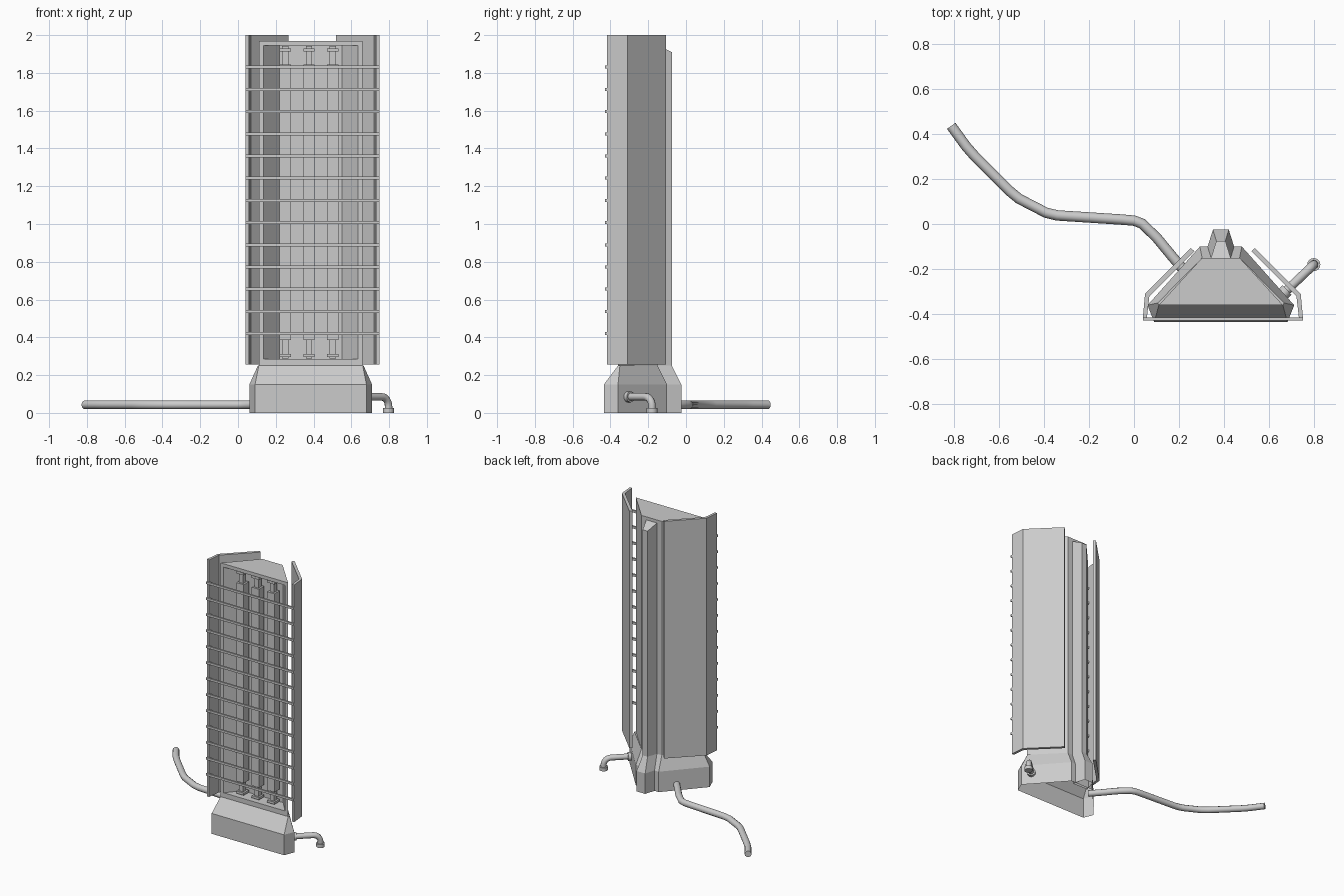
import bpy, bmesh, math
from mathutils import Vector

if "Cube" in bpy.data.objects:
    bpy.data.objects.remove(bpy.data.objects["Cube"])

CX = 0.385   # centre line of the heater


def loft(name, rings, cap_start=True, cap_end=True):
    """Skin a series of closed rings with equal point counts."""
    bm = bmesh.new()
    vs = [[bm.verts.new(p) for p in r] for r in rings]
    n = len(rings[0])
    for a, b in zip(vs, vs[1:]):
        for i in range(n):
            j = (i + 1) % n
            bm.faces.new((a[i], a[j], b[j], b[i]))
    if cap_start:
        bm.faces.new(vs[0][::-1])
    if cap_end:
        bm.faces.new(vs[-1])
    bmesh.ops.recalc_face_normals(bm, faces=bm.faces)
    me = bpy.data.meshes.new(name)
    bm.to_mesh(me)
    bm.free()
    ob = bpy.data.objects.new(name, me)
    bpy.context.collection.objects.link(ob)
    return ob


def flat(outline, z):
    return [(x, y, z) for x, y in outline]


def sym(half, cx=CX):
    """Mirror a list of (half width, y) into a closed outline."""
    return [(cx + w, y) for w, y in half] + [(cx - w, y) for w, y in reversed(half)]


def upright(w, y, z0, z1):
    return [(CX - w, y, z0), (CX + w, y, z0), (CX + w, y, z1), (CX - w, y, z1)]


def box(name, x0, x1, y0, y1, z0, z1):
    o = [(x0, y0), (x1, y0), (x1, y1), (x0, y1)]
    return loft(name, [flat(o, z0), flat(o, z1)])


def tube(name, points, radius):
    cu = bpy.data.curves.new(name, 'CURVE')
    cu.dimensions = '3D'
    cu.bevel_depth = radius
    cu.bevel_resolution = 3
    cu.use_fill_caps = True
    sp = cu.splines.new('POLY')
    sp.points.add(len(points) - 1)
    for p, co in zip(sp.points, points):
        p.co = (*co, 1)
    ob = bpy.data.objects.new(name, cu)
    bpy.context.collection.objects.link(ob)
    finish(ob, True)


def finish(ob, convert=False):
    bpy.ops.object.select_all(action='DESELECT')
    ob.select_set(True)
    bpy.context.view_layer.objects.active = ob
    if convert:
        bpy.ops.object.convert(target='MESH')
    bpy.ops.object.shade_smooth_by_angle(angle=math.radians(40))


def disc(name, centre, axis, radius, depth):
    rot = Vector(axis).to_track_quat('Z', 'Y').to_euler()
    bpy.ops.mesh.primitive_cylinder_add(vertices=16, radius=radius, depth=depth,
                                        location=centre, rotation=rot)
    bpy.context.object.name = name
    finish(bpy.context.object)


# Base: open underneath, walls leaning in at the top
foot = sym([(0.295, -0.435), (0.325, -0.36), (0.093, -0.10)])
neck = sym([(0.275, -0.36), (0.28, -0.35), (0.083, -0.15)])
loft("base", [flat(foot, 0), flat(foot, 0.15), flat(neck, 0.25)], cap_start=False)

# Body with a framed recess in the front
loft("body", [upright(0.083, -0.15, 0.25, 1.97), upright(0.275, -0.36, 0.25, 1.97),
              upright(0.249, -0.36, 0.285, 1.945), upright(0.165, -0.26, 0.285, 1.945)])

# Rear spine and its flared foot
spine_foot = sym([(0.065, -0.12), (0.035, -0.025)])
spine = sym([(0.045, -0.155), (0.02, -0.075)])
top = [(x, y, 1.95 if y < -0.1 else 1.91) for x, y in spine]
loft("rear_spine", [flat(spine_foot, 0), flat(spine_foot, 0.15), flat(spine, 0.25), top],
     cap_start=False)

# Bent side shields
profile = [(0.355, -0.417), (0.345, -0.31), (0.142, -0.107),
           (0.126, -0.121), (0.326, -0.32), (0.337, -0.417)]
for side, label in ((-1, "left"), (1, "right")):
    o = [(0.394 + side * w, y) for w, y in profile]
    loft(label + "_shield", [flat(o, 0.255), flat(o, 2.0)])

# Guard bars across the front
for i in range(13):
    z = 0.42 + i * 1.41 / 12
    box(f"guard_bar_{i + 1}", 0.039, 0.75, -0.428, -0.415, z - 0.008, z + 0.008)

# Heating elements with a stem and end cap at both ends
for i, x in enumerate((0.251, 0.376, 0.501)):
    y = -0.305
    secs = [(0.285, .017), (0.31, .017), (0.38, .017)]
    box(f"element_{i + 1}", x - .03, x + .03, y - .03, y + .03, 0.385, 1.845)
    for label, a, b in (("lower", 0.287, 0.385), ("upper", 1.845, 1.943)):
        box(f"{label}_stem_{i + 1}", x - .017, x + .017, y - .017, y + .017, a, b)
    for label, a, b in (("lower", 0.295, 0.312), ("upper", 1.913, 1.93)):
        box(f"{label}_cap_{i + 1}", x - .03, x + .03, y - .03, y + .03, a, b)

# Cable lying on the floor
path = [(0.23, -0.215), (0.17, -0.145), (0.10, -0.06), (0.035, 0.002), (0, 0.015),
        (-0.06, 0.02), (-0.34, 0.038), (-0.39, 0.05), (-0.51, 0.112), (-0.55, 0.145),
        (-0.71, 0.305), (-0.745, 0.345), (-0.81, 0.435)]
tube("cable", [(x, y, 0.043) for x, y in path], 0.023)

# Elbow pipe with flanges on the right side
start, end = Vector((0.655, -0.315, 0.085)), Vector((0.797, -0.18, 0.085))
d = (end - start).normalized()
r = 0.05
bend = [end - d * r * (1 - math.sin(a)) + Vector((0, 0, -r * (1 - math.cos(a))))
        for a in (math.radians(k * 15) for k in range(7))]
tube("elbow_pipe", [start, *bend, (end.x, end.y, 0.005)], 0.02)
disc("pipe_collar", start + d * 0.02, d, 0.029, 0.025)
disc("pipe_outlet", (end.x, end.y, 0.0125), (0, 0, 1), 0.029, 0.025)
